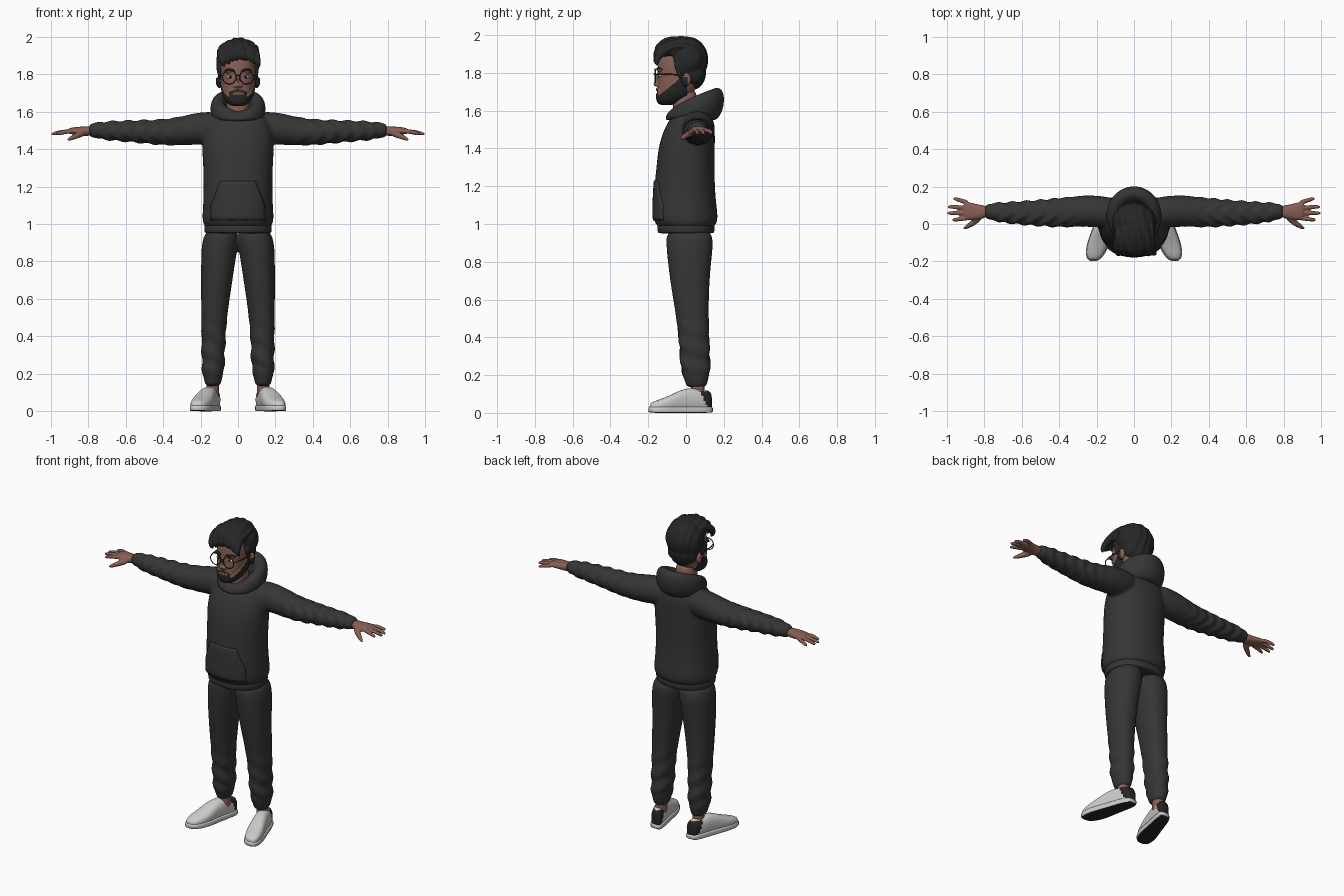
import bpy, bmesh, math
from mathutils import Vector, Matrix

if "Cube" in bpy.data.objects:
    bpy.data.objects.remove(bpy.data.objects["Cube"])


def material(name, r, g, b):
    m = bpy.data.materials.new(name)
    m.use_nodes = True
    m.diffuse_color = (r, g, b, 1)
    bsdf = m.node_tree.nodes["Principled BSDF"]
    bsdf.inputs["Base Color"].default_value = (r, g, b, 1)
    bsdf.inputs["Roughness"].default_value = 0.8
    return m


cloth = material("charcoal cloth", .036, .036, .036)
hair_black = material("soft black hair", .02, .02, .021)
skin_tone = material("brown skin", .24, .115, .09)
lip_tone = material("lip", .2, .08, .065)
shoe_white = material("off white leather", .6, .6, .58)
sole_black = material("black rubber", .018, .018, .018)
frame_brown = material("dark brown frame", .06, .035, .028)
eye_white = material("eye white", .5, .48, .46)


def finish(name, bm, mats):
    bmesh.ops.recalc_face_normals(bm, faces=bm.faces)
    me = bpy.data.meshes.new(name)
    bm.to_mesh(me)
    bm.free()
    for m in mats:
        me.materials.append(m)
    me.polygons.foreach_set("use_smooth", [True] * len(me.polygons))
    o = bpy.data.objects.new(name, me)
    bpy.context.collection.objects.link(o)
    return o


def bake(o):
    dg = bpy.context.evaluated_depsgraph_get()
    me = bpy.data.meshes.new_from_object(o.evaluated_get(dg))
    o.modifiers.clear()
    o.data = me
    return o


def oval(c, u, v, n=20, p=2):
    """Superellipse ring around c with half axes u and v."""
    pts = []
    for i in range(n):
        a = math.tau * i / n
        cs, sn = math.cos(a), math.sin(a)
        pts.append(Vector(c) + Vector(u) * math.copysign(abs(cs) ** (2 / p), cs)
                   + Vector(v) * math.copysign(abs(sn) ** (2 / p), sn))
    return pts


def surface(name, rings, *mats, closed=False, level=2):
    bm = bmesh.new()
    vs = [[bm.verts.new(p) for p in r] for r in rings]
    n = len(vs[0])
    for k in range(len(vs) - (not closed)):
        a, b = vs[k], vs[(k + 1) % len(vs)]
        for i in range(n):
            j = (i + 1) % n
            bm.faces.new((a[i], a[j], b[j], b[i]))
    if not closed:
        bm.faces.new(vs[0])
        bm.faces.new(vs[-1])
    o = finish(name, bm, mats)
    o.modifiers.new("round", 'SUBSURF').levels = level
    return bake(o)


def column(name, rows, mat, p=2.2):
    """Stack of ovals, rows of z, x, y, half width, half depth."""
    return surface(name, [oval((x, y, z), (rx, 0, 0), (0, ry, 0), p=p)
                          for z, x, y, rx, ry in rows], mat)


def tube(name, pts, radii, mat, flat=1, n=10):
    pts = [Vector(p) for p in pts]
    rings = []
    for i, p in enumerate(pts):
        d = pts[min(i + 1, len(pts) - 1)] - pts[max(i - 1, 0)]
        q = d.to_track_quat('Z', 'Y')
        rings.append(oval(p, q @ Vector((radii[i], 0, 0)), q @ Vector((0, radii[i] * flat, 0)), n))
    return surface(name, rings, mat, level=1)


def ball(name, c, r, mat):
    bm = bmesh.new()
    bmesh.ops.create_uvsphere(bm, u_segments=28, v_segments=18, radius=1,
                              matrix=Matrix.Translation(c) @ Matrix.Diagonal((*r, 1)))
    return finish(name, bm, [mat])


def fuse(name, parts, mats, voxel, smooth, fold=None):
    """Blend parts into one skin, then push it out by the fold rule."""
    bm = bmesh.new()
    for o in parts:
        bm.from_mesh(o.data)
        bpy.data.objects.remove(o)
    o = finish(name, bm, mats)
    r = o.modifiers.new("blend", 'REMESH')
    r.mode, r.voxel_size, r.use_smooth_shade = 'VOXEL', voxel, True
    s = o.modifiers.new("soften", 'SMOOTH')
    s.factor, s.iterations = .5, smooth
    bake(o)
    if fold:
        moved = [v.co + v.normal * fold(v.co) for v in o.data.vertices]
        for v, co in zip(o.data.vertices, moved):
            v.co = co
    return o


def ramp(x, a, b):
    return max(0, min(1, (x - a) / (b - a)))


# Hooded sweater: body and sleeves blended, with sleeve folds
parts = [column("body", [(.975, 0, 0, .175, .145), (1.0, 0, 0, .188, .163), (1.03, 0, -.002, .194, .174),
                         (1.1, 0, -.005, .188, .168), (1.2, 0, -.008, .186, .162), (1.3, 0, -.002, .187, .156),
                         (1.4, 0, .002, .195, .152), (1.5, 0, .018, .19, .138), (1.56, 0, .03, .165, .115),
                         (1.61, 0, .04, .11, .08), (1.62, 0, .04, .07, .05)], cloth)]
for s in (1, -1):
    sleeve = [(.06, .05, 1.52, .085, .08), (.2, .07, 1.512, .086, .09), (.3, .068, 1.497, .084, .078),
              (.4, .06, 1.488, .08, .07), (.55, .058, 1.495, .068, .06), (.68, .06, 1.497, .058, .053),
              (.74, .064, 1.5, .051, .047), (.765, .066, 1.5, .043, .04), (.8, .066, 1.5, .042, .038)]
    parts.append(surface("sleeve", [oval((s * x, y, z), (0, ry, 0), (0, 0, rz))
                                    for x, y, z, ry, rz in sleeve], cloth))


def sleeve_folds(c):
    x = abs(c.x)
    return .004 * ramp(x, .25, .45) * ramp(.77, x, x + .05) * math.sin(75 * x + 14 * c.z + 5 * math.sin(25 * c.y))


sweater = fuse("sweater", parts, [cloth], .01, 5, sleeve_folds)
column("sweater_hem", [(z, 0, 0, rx, ry) for z, rx, ry in
                       [(.95, .165, .135), (.952, .18, .15), (.97, .183, .154), (.995, .182, .154), (1.01, .17, .14)]], cloth)

# Front pocket draped on the sweater
bm = bmesh.new()
rows = []
for i in range(13):
    t = i / 12
    half = .142 - .052 * ramp(t, .38, 1)
    rows.append([bm.verts.new((half * (j / 8 - 1), -.4, 1.02 + .21 * t)) for j in range(17)])
for a, b in zip(rows, rows[1:]):
    for j in range(16):
        bm.faces.new((a[j], a[j + 1], b[j + 1], b[j]))
pocket = finish("front_pocket", bm, [cloth])
w = pocket.modifiers.new("drape", 'SHRINKWRAP')
w.target, w.wrap_method, w.use_project_y = sweater, 'PROJECT', True
w.use_positive_direction, w.use_negative_direction = True, False
t = pocket.modifiers.new("thick", 'SOLIDIFY')
t.thickness, t.offset = .014, 0
bake(pocket)

# Hood lying around the neck, deep at the back
rings = []
for i in range(36):
    a = math.tau * i / 36
    back = (1 - math.cos(a)) / 2
    out = Vector((math.sin(a), -math.cos(a), 0))
    c = Vector((.108 * math.sin(a), .035 - .118 * math.cos(a), 1.575 + .06 * back ** .7))
    up = Vector((0, 0, .026 + .062 * back ** .8)) + out * (.012 - .025 * (1 - back))
    rings.append(oval(c, out * (.02 + .028 * back ** .5), up, 14, 2.2))
surface("hood", rings, cloth, closed=True)

# Trousers with soft folds above the cuffs
legs = []
for s in (1, -1):
    rows = [(.98, .085, .015, .085, .12), (.9, .096, .02, .1, .127), (.8, .106, .018, .092, .116),
            (.65, .117, .022, .081, .1), (.5, .128, .035, .069, .086), (.35, .131, .045, .063, .08),
            (.25, .133, .05, .062, .079), (.2, .134, .052, .058, .073), (.17, .134, .055, .046, .06),
            (.13, .134, .055, .043, .056)]
    legs.append(column("leg", [(z, s * x, y, rx, ry) for z, x, y, rx, ry in rows], cloth))
fuse("trousers", legs, [cloth], .009, 3,
     lambda c: .004 * ramp(c.z, .18, .24) * ramp(.55, c.z, c.z + .25) * math.sin(60 * c.z + 30 * c.x + 15 * c.y))

# Shoes: rows of y, half width, top height
shoe_rows = [(.138, .022, .085), (.128, .036, .115), (.08, .043, .118), (.03, .046, .13), (-.03, .05, .117),
             (-.08, .056, .09), (-.13, .055, .07), (-.172, .043, .056), (-.194, .022, .042)]
for s, side in ((1, "left"), (-1, "right")):
    def mid(y):
        return .135 + .28 * (.1 - y)
    shoe = surface(side + "_shoe", [oval((s * mid(y), y, h / 2 + .005), (w, 0, 0), (0, 0, h / 2), 20, 2.5)
                                    for y, w, h in shoe_rows], shoe_white, sole_black)
    for f in shoe.data.polygons:
        f.material_index = int(f.center.y > .115 - .5 * (f.center.z - .03) and f.center.z < .115)
    edge = [(mid(y) + w * 1.06, y * 1.03) for y, w, h in shoe_rows]
    edge += [(mid(y) - w * 1.06, y * 1.03) for y, w, h in reversed(shoe_rows)]
    sole = surface(side + "_sole", [[Vector((s * x, y, z)) for x, y in edge] for z in (0, .003, .03, .033)],
                   shoe_white, sole_black, level=1)
    for f in sole.data.polygons:
        f.material_index = int(f.normal.z < -.6)
    for k in range(4):
        y, z = -.01 - .025 * k, .118 - .011 * k
        tube(side + "_lace", [(s * (mid(y) + d), y, z - abs(d) * .35) for d in (-.03, -.015, .015, .03)],
             [.004] * 4, shoe_white)
    column(side + "_ankle", [(z, s * .134, .062, .034, .037) for z in (.07, .1, .13, .16)], skin_tone)

    # Hand: palm, four fingers and a thumb
    palm = [(.78, .066, 1.497, .034, .028), (.82, .064, 1.495, .037, .026), (.86, .066, 1.497, .047, .022),
            (.895, .07, 1.497, .05, .017), (.91, .072, 1.495, .045, .012)]
    parts = [surface("palm", [oval((s * x, y, z), (0, ry, 0), (0, 0, rz), 16, 2.3)
                              for x, y, z, ry, rz in palm], skin_tone)]
    for i, (tx, ty) in enumerate([(.972, .022), (.998, .058), (.996, .092), (.966, .135)]):
        by = .032 + .027 * i
        parts.append(tube("finger", [(s * .88, by, 1.495), (s * (.88 + tx) / 2, (by + ty) / 2, 1.493),
                                     (s * (tx - .012), ty, 1.482), (s * tx, ty, 1.478)], [.014, .012, .011, .005], skin_tone))
    parts.append(tube("thumb", [(s * .815, .045, 1.49), (s * .855, .008, 1.475), (s * .895, -.018, 1.456),
                                (s * .912, -.025, 1.447)], [.02, .018, .012, .005], skin_tone))
    fuse(side + "_hand", parts, [skin_tone], .005, 2)

# Head with nose, ears and a beard chosen by rule
column("neck", [(z, 0, -.005, .062, .064) for z in (1.52, 1.58, 1.64, 1.72)], skin_tone)
parts = [column("skull", [(1.635, 0, -.105, .03, .035), (1.65, 0, -.095, .055, .055), (1.68, 0, -.067, .076, .088),
                          (1.72, 0, -.045, .086, .107), (1.78, 0, -.03, .092, .122), (1.84, 0, -.025, .096, .128),
                          (1.9, 0, -.02, .092, .122), (1.95, 0, -.01, .06, .08)], skin_tone, 2.3),
         tube("nose", [(0, -.14, 1.805), (0, -.158, 1.775), (0, -.168, 1.745), (0, -.15, 1.73)],
              [.01, .012, .017, .012], skin_tone)]
for s in (1, -1):
    parts += [ball("ear", (s * .098, .005, 1.765), (.014, .022, .034), skin_tone),
              ball("nostril", (s * .014, -.153, 1.738), (.011, .014, .01), skin_tone),
              ball("brow_ridge", (s * .04, -.138, 1.815), (.035, .013, .011), skin_tone)]


def lips(c):
    return c.y < -.1 and (c.x / .03) ** 2 + ((c.z - 1.699) / .009) ** 2 < 1


def beard(c):
    if lips(c) or c.y > .005:
        return False
    cheek = 1.683 + .095 * ramp(c.y, -.14, -.025)
    return c.z < cheek or (c.y < -.1 and abs(c.x) < .045 and c.z < 1.722 - abs(c.x) * .3)


head = fuse("head", parts, [skin_tone, hair_black, lip_tone], .005, 3, lambda c: .007 * beard(c))
for f in head.data.polygons:
    f.material_index = 2 if lips(f.center) else int(beard(f.center))

# Eyes, eyebrows and round glasses
for s, side in ((1, "left"), (-1, "right")):
    ball(side + "_eye", (s * .041, -.132, 1.786), (.018, .013, .01), eye_white)
    ball(side + "_iris", (s * .041, -.141, 1.786), (.008, .006, .008), sole_black)
    tube(side + "_eyebrow", [(s * .014, -.152, 1.815), (s * .035, -.152, 1.823), (s * .058, -.142, 1.825), (s * .075, -.122, 1.816)],
         [.005, .008, .007, .003], hair_black)
    rim = []
    for i in range(24):
        a = math.tau * i / 24
        d = Vector((math.cos(a), 0, math.sin(a)))
        c = Vector((s * .046, -.163, 1.784)) + d * .037
        rim.append(oval(c, d * .0035, (0, .0035, 0), 6))
    surface(side + "_glasses_rim", rim, frame_brown, closed=True, level=1)
    tube(side + "_glasses_arm", [(s * .082, -.163, 1.792), (s * .096, -.13, 1.793), (s * .102, -.05, 1.792), (s * .1, .01, 1.785)],
         [.004] * 4, frame_brown)
tube("glasses_bridge", [(-.01, -.165, 1.79), (-.004, -.17, 1.794), (.004, -.17, 1.794), (.01, -.165, 1.79)],
     [.0035] * 4, frame_brown)

# Hair: cap, nape and a swept quiff of thick locks
parts = [ball("cap", (0, .008, 1.868), (.118, .108, .122), hair_black),
         ball("nape", (0, .028, 1.805), (.098, .078, .095), hair_black),
         ball("quiff", (0, -.06, 1.925), (.105, .105, .06), hair_black)]
for i in range(9):
    u = i / 4 - 1
    x, drop = .092 * u, .035 * u * u
    parts.append(tube("lock", [(x * .5 + .02, .075, 1.95 - drop), (x * .8 + .01, .01, 1.978 - drop),
                               (x, -.07, 1.978 - drop), (x + .003, -.135, 1.945 - drop + .01 * math.sin(i * 2)),
                               (x + .012, -.165, 1.895 - drop), (x + .025, -.15, 1.872 - drop)],
                      [.012, .02, .022, .024, .02, .007], hair_black))
for s in (1, -1):
    parts.append(tube("sideburn", [(s * .1, -.05, 1.86), (s * .097, -.035, 1.81), (s * .094, -.03, 1.765)],
                      [.02, .015, .006], hair_black))
fuse("hair", parts, [hair_black], .005, 2,
     lambda c: .002 * math.sin(150 * c.x + 40 * c.y + 25 * c.z))
